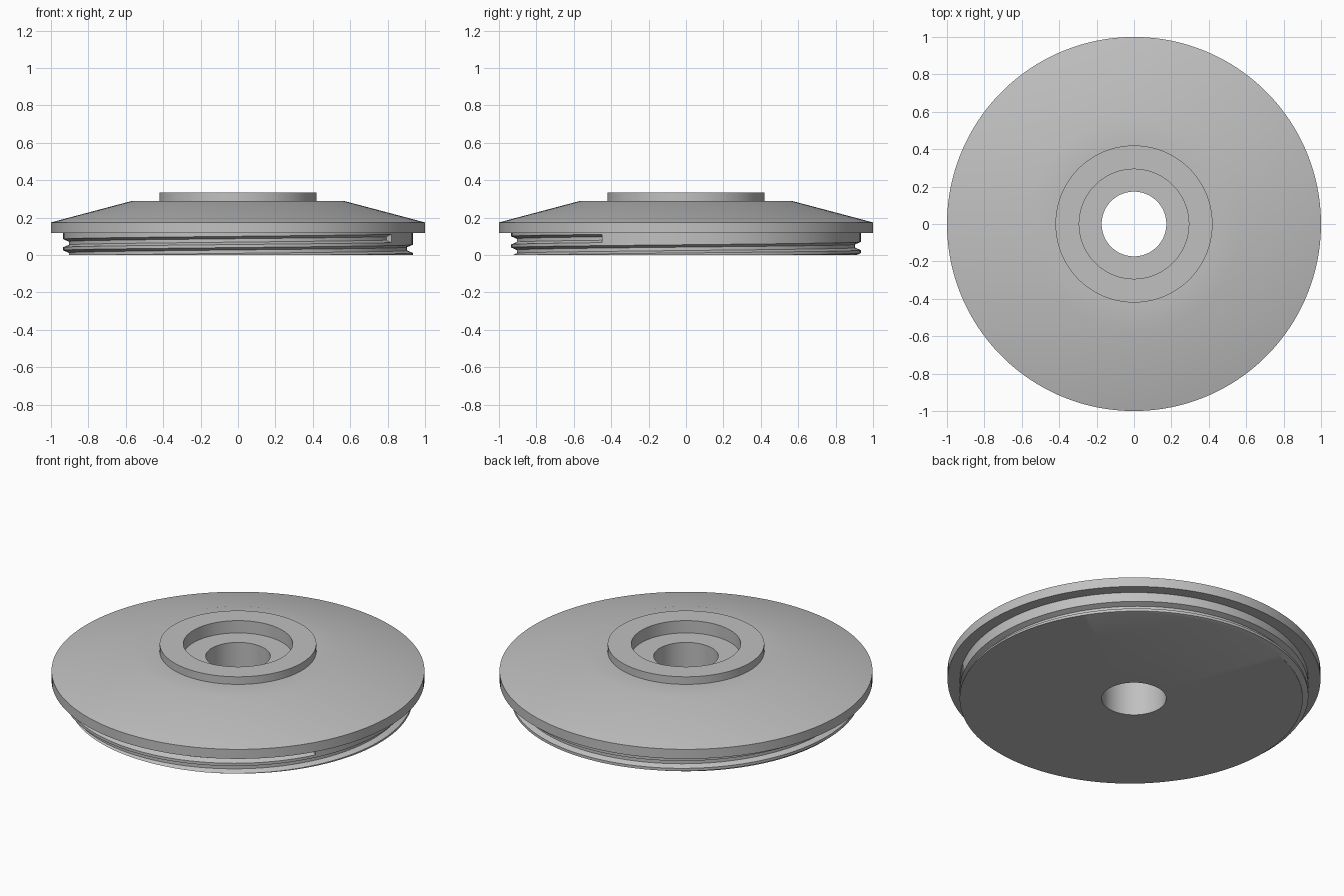
import bpy
import bmesh
from math import sin, cos, tau, radians

if "Cube" in bpy.data.objects:
    bpy.data.objects.remove(bpy.data.objects["Cube"])

SEGMENTS = 144
HOLE, CREST, RIM_Z = 0.173, 0.935, 0.118
START = radians(-28.7)                          # where the thread groove begins
PITCH, TOP_CENTRE = 0.06, 0.088
HALF, ROOT_HALF, DEPTH = 0.022, 0.009, 0.03     # groove cross-section

# Upper outline: bore, counterbore, raised hub, sloped flange, rim
OUTLINE = [(HOLE, 0), (HOLE, 0.26), (0.293, 0.26), (0.293, 0.333),
           (0.42, 0.333), (0.42, 0.288), (0.57, 0.288), (1, 0.174),
           (1, RIM_Z), (CREST, RIM_Z)]


def thread_points(turn):
    """Outline of the threaded wall, top to bottom, at a fraction of a turn."""
    centres = [TOP_CENTRE - PITCH * (turn + k) for k in range(2)]
    points = []
    for c in centres:
        for offset in (HALF, ROOT_HALF, -ROOT_HALF, -HALF):
            z = max(0, c + offset)
            cut = max((HALF - abs(z - other)) / (HALF - ROOT_HALF) for other in centres)
            points.append((CREST - DEPTH * min(1, max(0, cut)), z))
    points.append((points[-1][0], 0))
    return points


# One outline swept round the axis, with the groove sinking as it turns
bm = bmesh.new()
columns = []
for i in range(SEGMENTS + 1):
    turn = i / SEGMENTS
    angle = START - tau * turn
    columns.append([bm.verts.new((r * cos(angle), r * sin(angle), z))
                    for r, z in OUTLINE + thread_points(turn)])
for a, b in zip(columns, columns[1:]):
    for j in range(len(a)):
        k = (j + 1) % len(a)
        bm.faces.new((a[j], a[k], b[k], b[j]))

# Flat wall that closes the start of the groove
first = len(OUTLINE)
bm.faces.new(columns[0][first:first + 4])

bmesh.ops.remove_doubles(bm, verts=bm.verts, dist=0.00005)
bmesh.ops.dissolve_degenerate(bm, dist=0.00005, edges=bm.edges)
bmesh.ops.recalc_face_normals(bm, faces=bm.faces)

mesh = bpy.data.meshes.new("threaded_flange")
bm.to_mesh(mesh)
bm.free()
flange = bpy.data.objects.new("threaded_flange", mesh)
bpy.context.collection.objects.link(flange)

# Plain grey finish
grey = bpy.data.materials.new("plain_grey")
grey.use_nodes = True
colour = (0.53, 0.53, 0.53, 1)
grey.diffuse_color = colour
grey.node_tree.nodes["Principled BSDF"].inputs["Base Color"].default_value = colour
mesh.materials.append(grey)

bpy.ops.object.select_all(action='DESELECT')
flange.select_set(True)
bpy.context.view_layer.objects.active = flange
bpy.ops.object.shade_smooth_by_angle(angle=radians(30))
